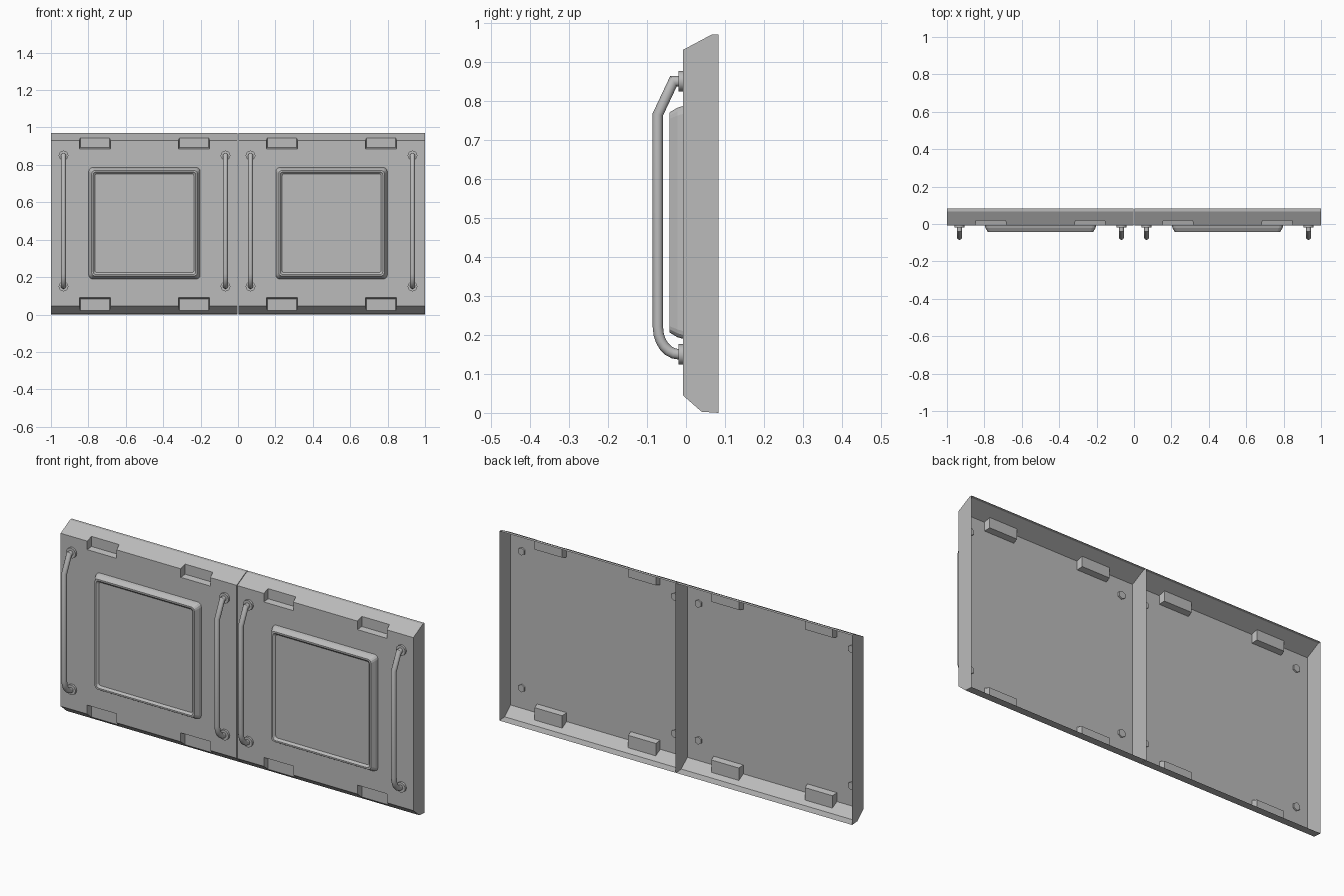
import bpy, bmesh
from math import cos, sin, pi, radians
from mathutils import Matrix, Vector

if "Cube" in bpy.data.objects:
    bpy.data.objects.remove(bpy.data.objects["Cube"])

grey = bpy.data.materials.new("plain grey")
grey.use_nodes = True
grey.diffuse_color = (0.5, 0.5, 0.5, 1)
grey.node_tree.nodes["Principled BSDF"].inputs["Base Color"].default_value = (0.5, 0.5, 0.5, 1)

FRONT, BACK = -0.008, 0.083


def make(name, bm, smooth=False):
    bmesh.ops.recalc_face_normals(bm, faces=bm.faces)
    mesh = bpy.data.meshes.new(name)
    bm.to_mesh(mesh)
    bm.free()
    mesh.materials.append(grey)
    ob = bpy.data.objects.new(name, mesh)
    bpy.context.collection.objects.link(ob)
    if smooth:
        bpy.ops.object.select_all(action='DESELECT')
        ob.select_set(True)
        bpy.context.view_layer.objects.active = ob
        bpy.ops.object.shade_smooth_by_angle(angle=radians(35))
    return ob


def loft(bm, rings, cap_start=True, cap_end=True):
    """Skin a list of equal rings of points."""
    rows = [[bm.verts.new(p) for p in ring] for ring in rings]
    n = len(rows[0])
    for a, b in zip(rows, rows[1:]):
        for i in range(n):
            j = (i + 1) % n
            bm.faces.new((a[i], a[j], b[j], b[i]))
    if cap_start:
        bm.faces.new(rows[0][::-1])
    if cap_end:
        bm.faces.new(rows[-1])


def rounded_square(cx, cz, half, corner, y, steps=3):
    pts = []
    for q in range(4):
        for s in range(steps + 1):
            a = pi / 2 * (q + s / steps)
            sx = 1 if q in (0, 3) else -1
            sz = 1 if q < 2 else -1
            pts.append((cx + sx * (half - corner) + corner * cos(a), y,
                        cz + sz * (half - corner) + corner * sin(a)))
    return pts


def rect(x, half, z0, z1, y):
    return [(x - half, y, z0), (x + half, y, z0), (x + half, y, z1), (x - half, y, z1)]


def panel_shell(name, cx):
    # Solid panel with sloped top and bottom edges
    profile = [(BACK, 0), (0.04, 0.003), (FRONT, 0.045), (FRONT, 0.93), (0.067, 0.97), (BACK, 0.97)]
    bm = bmesh.new()
    loft(bm, [[(cx + s * 0.4985, y, z) for y, z in profile] for s in (-1, 1)])
    ob = make(name, bm)
    # Tapered pockets along both edges
    bm = bmesh.new()
    for dx in (-0.265, 0.265):
        for z0, z1, lo, hi in ((-0.1, 0.09, 0, -0.006), (0.887, 1.1, 0.006, 0)):
            loft(bm, [rect(cx + dx, 0.088, z0 - lo, z1 - hi, -0.03),
                      rect(cx + dx, 0.078, z0 + lo, z1 + hi, 0.02)])
    cutter = make("pocket_cutter", bm)
    cutter.hide_render = True
    mod = ob.modifiers.new("pockets", 'BOOLEAN')
    mod.object, mod.operation, mod.solver = cutter, 'DIFFERENCE', 'EXACT'
    dg = bpy.context.evaluated_depsgraph_get()
    bm = bmesh.new()
    bm.from_mesh(ob.evaluated_get(dg).to_mesh())
    # Leave the back open
    open_faces = [f for f in bm.faces if all(v.co.y > BACK - 0.001 for v in f.verts)]
    bmesh.ops.delete(bm, geom=open_faces, context='FACES')
    ob.modifiers.clear()
    bm.to_mesh(ob.data)
    bm.free()
    bpy.data.objects.remove(cutter)


def raised_square(name, cx):
    # Bevelled frame with a shallow sunken centre
    steps = [(0.298, 0.02, FRONT), (0.294, 0.02, -0.022), (0.282, 0.016, -0.042),
             (0.274, 0.014, -0.042), (0.264, 0.01, -0.032)]
    bm = bmesh.new()
    loft(bm, [rounded_square(cx, 0.488, h, c, y) for h, c, y in steps], cap_start=False)
    make(name, bm)


def handle(name, x):
    # Tube: angled at the top, curved at the bottom
    path = [(FRONT, 0.85), (-0.032, 0.85), (-0.072, 0.765), (-0.072, 0.22)]
    path += [(-0.018 - 0.054 * cos(a), 0.22 - 0.07 * sin(a))
             for a in (pi / 2 * i / 6 for i in range(1, 7))]
    path.append((FRONT, 0.15))
    pts = [Vector((x, y, z)) for y, z in path]
    side, rings, r = Vector((1, 0, 0)), [], 0.0132
    for i, p in enumerate(pts):
        d_in = (p - pts[max(i - 1, 0)]).normalized()
        d_out = (pts[min(i + 1, len(pts) - 1)] - p).normalized()
        t = (d_in + d_out).normalized()
        ends = i in (0, len(pts) - 1)
        stretch = 1 if ends else 1 / max(t.dot(d_out), 0.5)
        up = t.cross(side)
        rings.append([p + r * (cos(a) * side + sin(a) * stretch * up)
                      for a in (2 * pi * k / 12 for k in range(12))])
    bm = bmesh.new()
    loft(bm, rings)
    make(name, bm, smooth=True)


def disc(name, x, z, radius, y0, y1, sides):
    bm = bmesh.new()
    bmesh.ops.create_cone(bm, cap_ends=True, segments=sides, radius1=radius, radius2=radius,
                          depth=y1 - y0,
                          matrix=Matrix.Translation((x, (y0 + y1) / 2, z)) @ Matrix.Rotation(pi / 2, 4, 'X'))
    make(name, bm, smooth=True)


# Two identical panels side by side
for label, cx in (("right", -0.5), ("left", 0.5)):
    panel_shell(label + "_panel", cx)
    raised_square(label + "_raised_square", cx)
    for pos, dx in (("right", -0.433), ("left", 0.433)):
        tag = f"{label}_panel_{pos}"
        handle(tag + "_handle", cx + dx)
        for end, z in (("bottom", 0.15), ("top", 0.85)):
            disc(f"{tag}_{end}_washer", cx + dx, z, 0.026, -0.019, FRONT, 16)
            disc(f"{tag}_{end}_nut", cx + dx, z, 0.02, FRONT, 0.0, 6)
